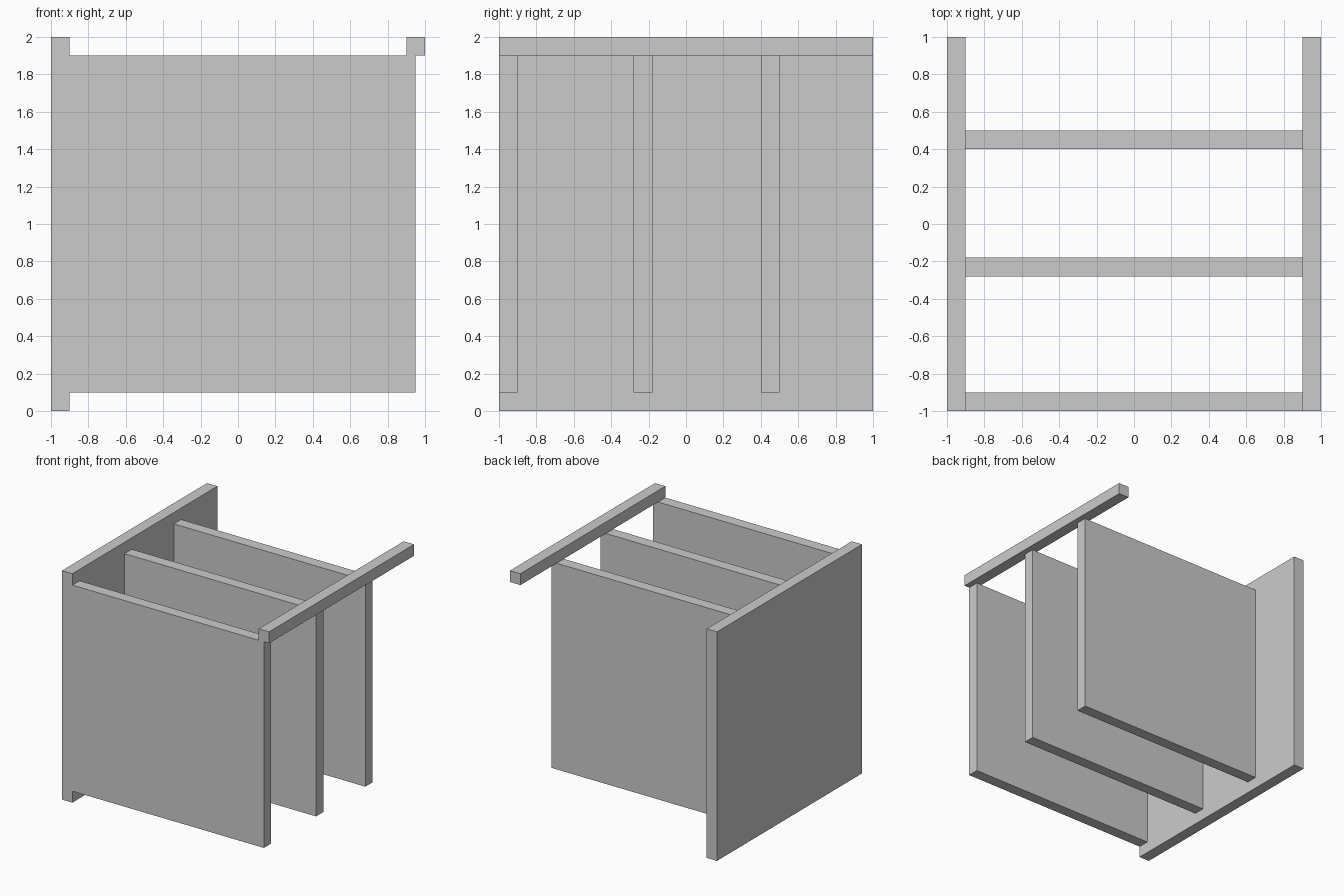
import bpy

if "Cube" in bpy.data.objects:
    bpy.data.objects.remove(bpy.data.objects["Cube"])


def box(name, x, y, z):
    """Add a box spanning the given (min, max) ranges."""
    bpy.ops.mesh.primitive_cube_add(size=1)
    ob = bpy.context.object
    ob.name = name
    ob.location = [(a + b) / 2 for a, b in (x, y, z)]
    ob.scale = [b - a for a, b in (x, y, z)]
    bpy.ops.object.transform_apply(location=False, rotation=False, scale=True)
    return ob


T = 0.1  # board thickness

# Full-height side board
box("side_panel", (-1, -1 + T), (-1, 1), (0, 2))

# Slim rail along the opposite top edge
box("top_rail", (1 - T, 1), (-1, 1), (2 - T, 2))

# Upright boards running from the side board to under the rail
for name, y in (("front_panel", -1), ("middle_panel", -0.28), ("rear_panel", 0.4)):
    box(name, (-1 + T, 0.95), (y, y + T), (T, 2 - T))
